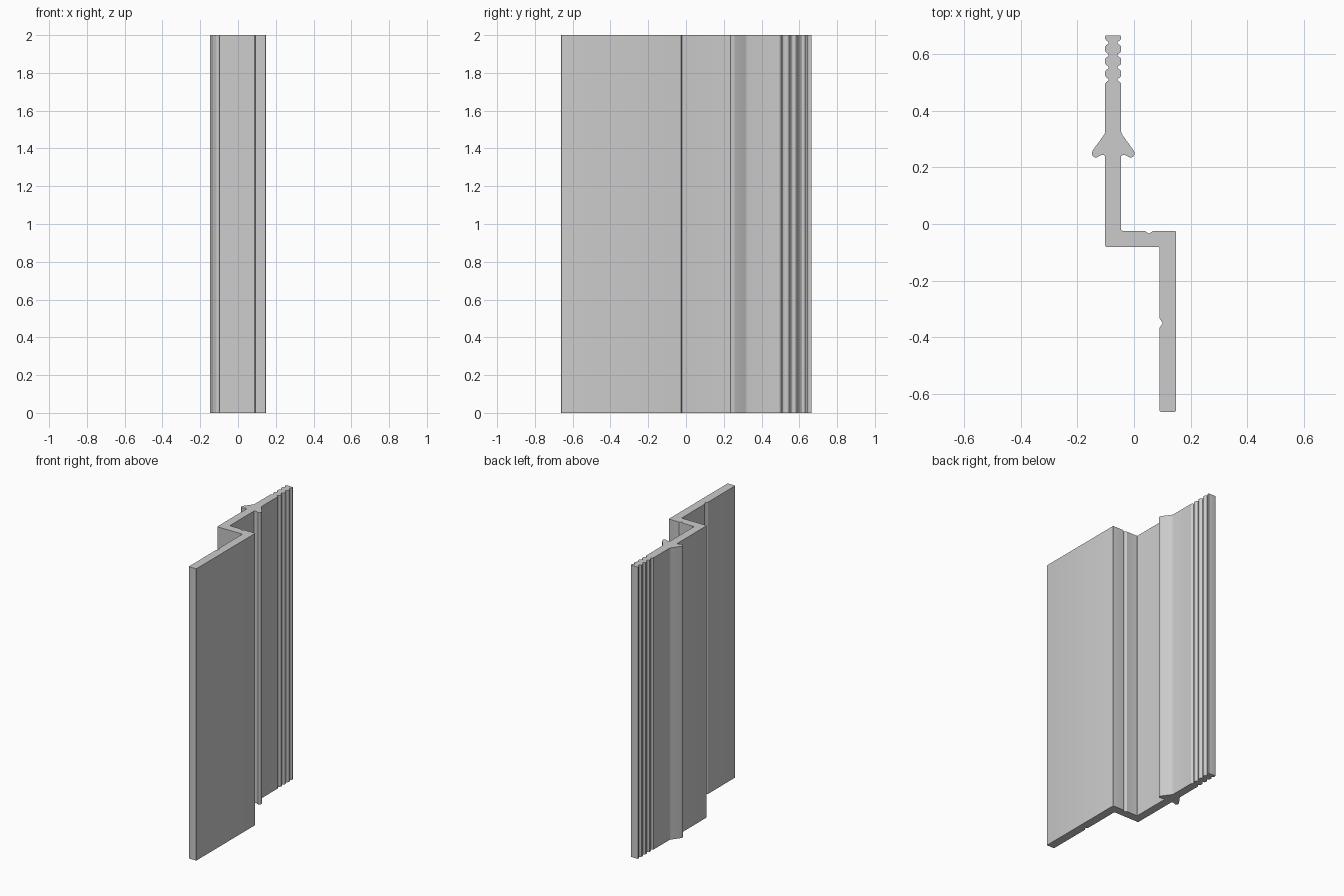
import bpy, bmesh, math
from mathutils import Vector

cube = bpy.data.objects.get("Cube")
if cube:
    bpy.data.objects.remove(cube, do_unlink=True)

HEIGHT = 2.0
ARM_X = -0.0735      # centre line of the rear arm
HALF = 0.028         # half thickness of the arm
RADIUS = 0.006       # edge rounding
BACK, FRONT = 0.665, -0.663


def rounded(point, before, after, radius=RADIUS, steps=3):
    """Replace a corner with a short curve."""
    p, a, b = Vector(point), Vector(before), Vector(after)
    start = p + (a - p).normalized() * radius
    end = p + (b - p).normalized() * radius
    return [start.lerp(p, t).lerp(p.lerp(end, t), t)
            for t in (i / steps for i in range(steps + 1))]


# Half outline of the rear arm, as (distance from centre line, y)
half = [(HALF, 0.239), (0.033, 0.243), (0.039, 0.244), (0.045, 0.242),
        (0.055, 0.236), (0.063, 0.234), (0.070, 0.237), (0.0745, 0.244),
        (0.0745, 0.253), (0.072, 0.260), (0.034, 0.312), (0.030, 0.319),
        (HALF, 0.327)]
# Grip notches near the tip
for i in range(4):
    y = 0.509 + i * 0.0435
    half += [(HALF, y - 0.014), (HALF - 0.003, y - 0.009),
             (HALF - 0.012, y - 0.003), (HALF - 0.012, y + 0.003),
             (HALF - 0.003, y + 0.009), (HALF, y + 0.014)]
half += rounded((HALF, BACK), (HALF, 0), (0, BACK), 0.004)

right_side = [(ARM_X + d, y) for d, y in half]
left_side = [(ARM_X - d, y) for d, y in reversed(half)]

# Offset web and front plate, with the two score grooves
web_back, web_front = -0.024, -0.081
plate_in, plate_out = 0.090, 0.148
arm_left, arm_right = ARM_X - HALF, ARM_X + HALF

outline = right_side + left_side
outline += rounded((arm_left, web_front), (arm_left, 0), (0, web_front))
outline += rounded((plate_in, web_front), (0, web_front), (plate_in, FRONT))
outline += [(plate_in, -0.333), (plate_in + 0.010, -0.348),
            (plate_in + 0.010, -0.352), (plate_in, -0.367)]
outline += rounded((plate_in, FRONT), (plate_in, 0), (plate_out, FRONT))
outline += rounded((plate_out, FRONT), (plate_in, FRONT), (plate_out, 0))
outline += rounded((plate_out, web_back), (plate_out, FRONT), (0, web_back))
outline += [(0.068, web_back), (0.055, web_back - 0.009),
            (0.051, web_back - 0.009), (0.038, web_back)]
outline += rounded((arm_right, web_back), (0, web_back), (arm_right, 0))

# Extrude the profile to full height
bm = bmesh.new()
base = bm.faces.new([bm.verts.new((p[0], p[1], 0)) for p in outline])
ext = bmesh.ops.extrude_face_region(bm, geom=[base], use_keep_orig=True)
bmesh.ops.translate(bm, vec=(0, 0, HEIGHT),
                    verts=[g for g in ext["geom"] if isinstance(g, bmesh.types.BMVert)])
bmesh.ops.recalc_face_normals(bm, faces=bm.faces)

mesh = bpy.data.meshes.new("trim_profile")
bm.to_mesh(mesh)
bm.free()
strip = bpy.data.objects.new("trim_profile", mesh)
bpy.context.collection.objects.link(strip)

# Plain grey finish
grey = bpy.data.materials.new("plain grey")
grey.use_nodes = True
colour = (0.6, 0.6, 0.6, 1)
grey.diffuse_color = colour
grey.node_tree.nodes["Principled BSDF"].inputs["Base Color"].default_value = colour
mesh.materials.append(grey)

bpy.ops.object.select_all(action="DESELECT")
strip.select_set(True)
bpy.context.view_layer.objects.active = strip
bpy.ops.object.shade_smooth_by_angle(angle=math.radians(30))
